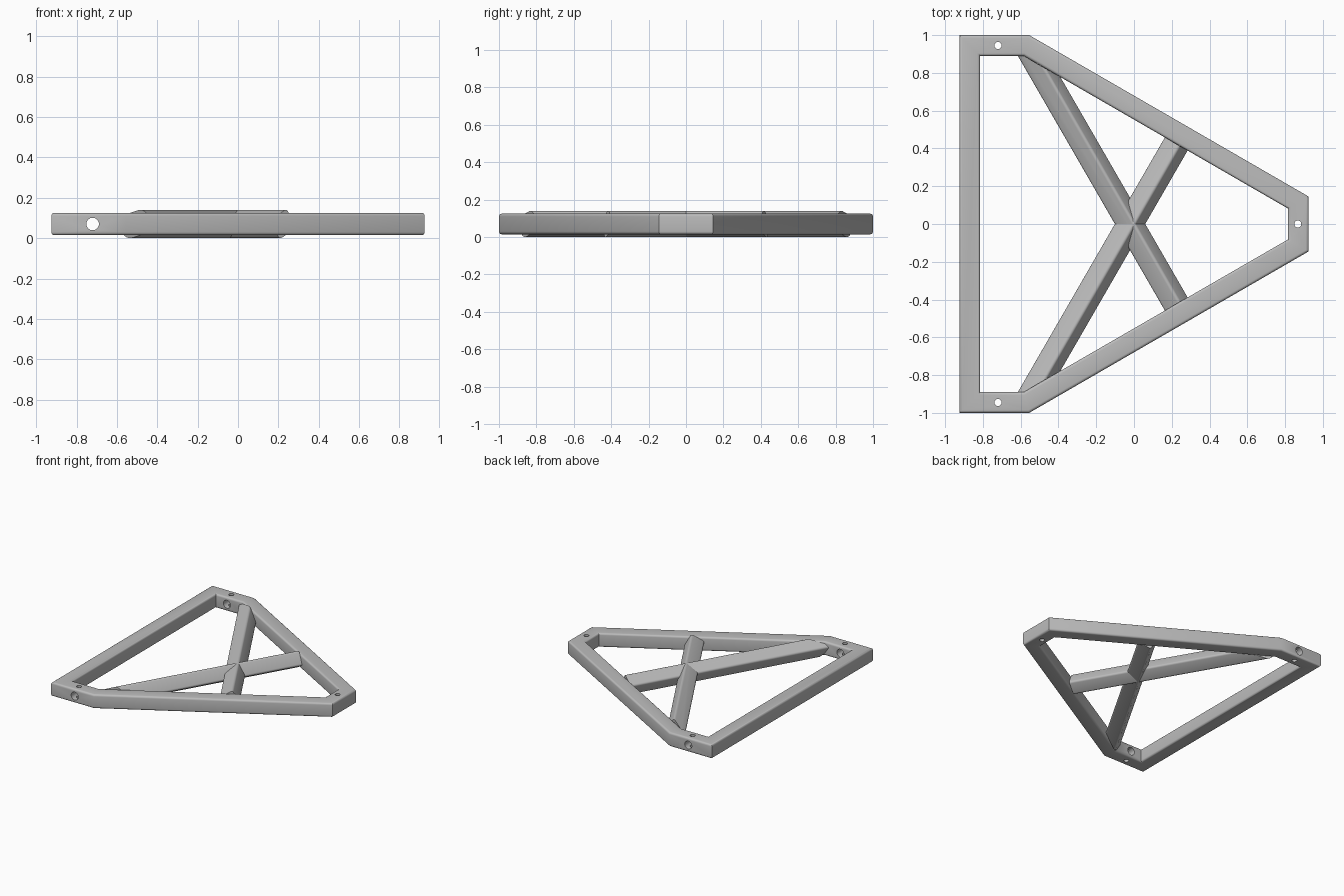
import bpy, bmesh, math
from mathutils import Matrix, Vector

if "Cube" in bpy.data.objects:
    bpy.data.objects.remove(bpy.data.objects["Cube"], do_unlink=True)

W = 0.11        # bar thickness
MID = 0.07      # mid height
ROUND = 0.015   # edge rounding

grey = bpy.data.materials.new("grey")
grey.use_nodes = True
grey.diffuse_color = (0.5, 0.5, 0.5, 1)
grey.node_tree.nodes["Principled BSDF"].inputs["Base Color"].default_value = (0.5, 0.5, 0.5, 1)


def finish(name, bm):
    bmesh.ops.recalc_face_normals(bm, faces=bm.faces)
    mesh = bpy.data.meshes.new(name)
    bm.to_mesh(mesh)
    bm.free()
    mesh.materials.append(grey)
    obj = bpy.data.objects.new(name, mesh)
    bpy.context.collection.objects.link(obj)
    return obj


def activate(obj):
    bpy.ops.object.select_all(action="DESELECT")
    obj.select_set(True)
    bpy.context.view_layer.objects.active = obj


def round_edges(bm, edges):
    bmesh.ops.bevel(bm, geom=edges, offset=ROUND, segments=4, profile=0.5, affect="EDGES")


def mirrored(half):
    return half + [(x, -y) for x, y in reversed(half)]


# Outer frame: a closed ring of square bar with rounded top and bottom edges
outer = mirrored([(-0.925, 1), (-0.555, 1), (0.925, 0.145)])
inner = mirrored([(-0.815, 0.89), (-0.584, 0.89), (0.815, 0.082)])
bm = bmesh.new()
rings = [[bm.verts.new((x, y, z)) for x, y in loop]
         for loop, z in ((outer, MID - W / 2), (outer, MID + W / 2),
                         (inner, MID + W / 2), (inner, MID - W / 2))]
n = len(outer)
for k in range(4):
    a, b = rings[k], rings[(k + 1) % 4]
    for i in range(n):
        j = (i + 1) % n
        bm.faces.new((a[i], a[j], b[j], b[i]))
bmesh.ops.recalc_face_normals(bm, faces=bm.faces)
level = [e for r in rings for e in (bm.edges.get((r[i], r[(i + 1) % n])) for i in range(n))]
round_edges(bm, level)
frame = finish("frame", bm)

# Bolt holes: three upright, one cross-drilled through both end blocks
bm = bmesh.new()
for x, y in ((-0.72, 0.945), (-0.72, -0.945), (0.867, 0)):
    bmesh.ops.create_cone(bm, cap_ends=True, segments=32, radius1=0.0185, radius2=0.0185,
                          depth=0.4, matrix=Matrix.Translation((x, y, MID)))
holes_up = finish("upright_hole_cutter", bm)
bm = bmesh.new()
bmesh.ops.create_cone(bm, cap_ends=True, segments=32, radius1=0.031, radius2=0.031, depth=3,
                      matrix=Matrix.Translation((-0.72, 0, MID)) @ Matrix.Rotation(math.pi / 2, 4, "X"))
holes_across = finish("cross_hole_cutter", bm)

activate(frame)
for cutter in (holes_up, holes_across):
    cutter.hide_render = True
    mod = frame.modifiers.new("holes", "BOOLEAN")
    mod.operation = "DIFFERENCE"
    mod.solver = "EXACT"
    mod.object = cutter
    bpy.ops.object.modifier_apply(modifier=mod.name)
    bpy.data.objects.remove(cutter, do_unlink=True)
bpy.ops.object.shade_smooth_by_angle(angle=math.radians(30))


# Diagonal braces: square bars tilted about their length, trimmed to the frame
def brace(name, side):
    bm = bmesh.new()
    bmesh.ops.create_cube(bm, size=1, matrix=Matrix.Diagonal((3, W, W, 1)))
    round_edges(bm, [e for e in bm.edges if abs(e.verts[0].co.x - e.verts[1].co.x) > 1])
    place = (Matrix.Translation((0, 0, MID)) @ Matrix.Rotation(math.radians(60), 4, "Z")
             @ Matrix.Translation((0, 0.018, 0)) @ Matrix.Rotation(math.radians(-30), 4, "X"))
    bm.transform(Matrix.Diagonal((1, side, 1, 1)) @ place)
    for s in (1, -1):
        for point, normal in (((0.815, 0.082 * s, 0), (0.5, 0.866 * s, 0)),
                              ((0, 0.89 * s, 0), (0, s, 0))):
            cut = bmesh.ops.bisect_plane(bm, geom=bm.verts[:] + bm.edges[:] + bm.faces[:],
                                         plane_co=Vector(point), plane_no=Vector(normal),
                                         clear_outer=True)
            rim = [e for e in cut["geom_cut"] if isinstance(e, bmesh.types.BMEdge) and e.is_boundary]
            if rim:
                bmesh.ops.holes_fill(bm, edges=rim, sides=0)
    activate(finish(name, bm))
    bpy.ops.object.shade_smooth_by_angle(angle=math.radians(30))


brace("brace_front_right_to_back_left", 1)
brace("brace_back_right_to_front_left", -1)
